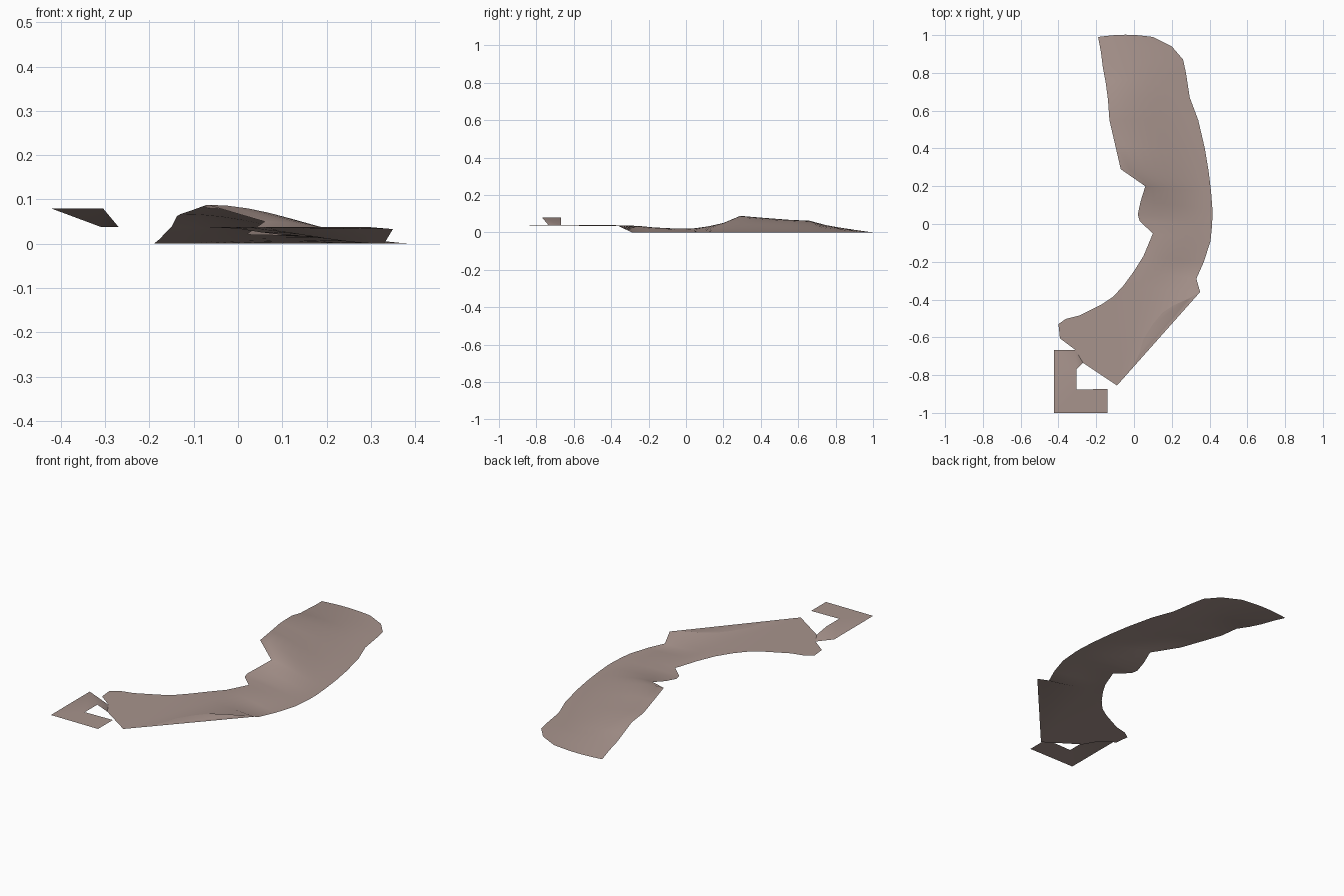
import bpy, bmesh, math

if "Cube" in bpy.data.objects:
    bpy.data.objects.remove(bpy.data.objects["Cube"])

mat = bpy.data.materials.new("dusty_taupe")
mat.diffuse_color = (0.39, 0.295, 0.265, 1)
mat.use_nodes = True
mat.node_tree.nodes["Principled BSDF"].inputs["Base Color"].default_value = mat.diffuse_color

# Cross rows of the curved strip: inner edge x, y, z / outer edge x, y, z
ROWS = [
    (-.19, .99, 0, .10, .99, 0),
    (-.175, .91, .012, .20, .94, 0),
    (-.165, .83, .024, .26, .87, 0),
    (-.15, .75, .038, .275, .80, 0),
    (-.138, .66, .062, .295, .67, 0),
    (-.13, .55, .067, .34, .55, 0),
    (-.10, .42, .077, .375, .40, 0),
    (-.07, .29, .088, .395, .28, 0),
    (.06, .20, .05, .408, .17, 0),
    (.035, .12, .032, .415, .08, 0),
    (.02, .05, .022, .415, .03, 0),
    (.03, .015, .02, .412, -.02, 0),
    (.10, -.05, .02, .405, -.09, 0),
    (.05, -.17, .026, .37, -.20, 0),
    (0, -.25, .034, .33, -.29, 0),
    (-.055, -.325, .037, .35, -.36, .033),
]
N = 10
FLAT, HIGH = .038, .08


def new_object(name, bm):
    bmesh.ops.remove_doubles(bm, verts=bm.verts, dist=1e-4)
    bm.normal_update()
    for f in bm.faces:
        if f.normal.z < 0:
            f.normal_flip()
    me = bpy.data.meshes.new(name)
    bm.to_mesh(me)
    bm.free()
    me.materials.append(mat)
    ob = bpy.data.objects.new(name, me)
    bpy.context.collection.objects.link(ob)
    bpy.context.view_layer.objects.active = ob
    ob.select_set(True)
    bpy.ops.object.shade_smooth_by_angle(angle=math.radians(30))
    ob.select_set(False)


def polygon(bm, pts):
    f = bm.faces.new([bm.verts.new(p) for p in pts])
    bmesh.ops.triangulate(bm, faces=[f])


# Curved strip: high along the inner edge, rolling down to the outer edge
bm = bmesh.new()
grid = []
for i, (ax, ay, az, bx, by, bz) in enumerate(ROWS):
    bulge = .012 if i == 0 else 0          # rounded far end
    row = []
    for k in range(N + 1):
        t = k / N
        w = (1 + math.cos(math.pi * t)) / 2
        y = ay + (by - ay) * t + bulge * math.sin(math.pi * t)
        row.append(bm.verts.new((ax + (bx - ax) * t, y, bz + (az - bz) * w)))
    grid.append(row)
for r0, r1 in zip(grid, grid[1:]):
    for k in range(N):
        bm.faces.new((r0[k], r0[k + 1], r1[k + 1], r1[k]))
last = [v.co.copy() for v in grid[-1]]

# Flat tail with the slot, joined to the last row
tail = [(-.11, -.385), (-.17, -.425), (-.29, -.485), (-.36, -.502),
        (-.40, -.53), (-.392, -.605), (-.13, -.605), (-.13, -.667),
        (-.31, -.667), (-.27, -.735), (-.09, -.855), (.01, -.725),
        (.03, -.68), (.05, -.61), (.10, -.53), (.15, -.47),
        (.21, -.43), (.29, -.395)]
polygon(bm, [(x, y, FLAT) for x, y in tail] + last[::-1])
new_object("curved_strip", bm)

# Raised hook: sloped corner and flat C-shaped end
bm = bmesh.new()
polygon(bm, [(-.423, -.667, HIGH), (-.305, -.77, HIGH),
             (-.27, -.735, FLAT), (-.31, -.667, FLAT)])
polygon(bm, [(-.423, -.667, HIGH), (-.423, -1, HIGH), (-.14, -1, HIGH),
             (-.14, -.873, HIGH), (-.305, -.877, HIGH), (-.305, -.77, HIGH)])
new_object("hook_end", bm)
